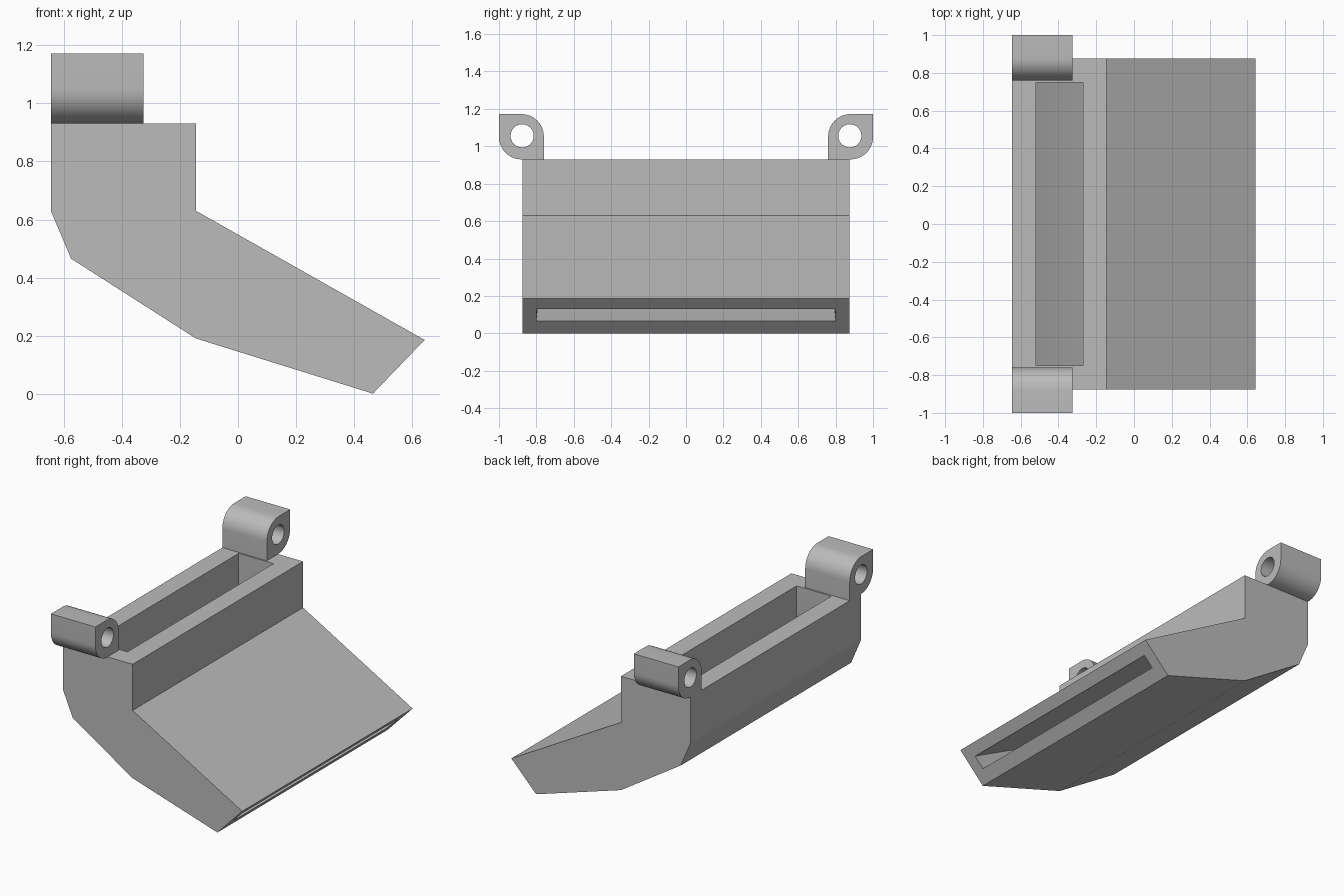
import bpy, bmesh, math

cube = bpy.data.objects.get("Cube")
if cube:
    bpy.data.objects.remove(cube, do_unlink=True)

grey = bpy.data.materials.new("plain grey")
grey.use_nodes = True
grey.diffuse_color = (0.5, 0.5, 0.5, 1)
grey.node_tree.nodes["Principled BSDF"].inputs["Base Color"].default_value = (0.5, 0.5, 0.5, 1)


def loft(name, rings):
    """Closed solid through a list of equal-length point rings."""
    bm = bmesh.new()
    rows = [[bm.verts.new(p) for p in ring] for ring in rings]
    n = len(rows[0])
    for a, b in zip(rows, rows[1:]):
        for i in range(n):
            j = (i + 1) % n
            bm.faces.new((a[i], a[j], b[j], b[i]))
    bm.faces.new(rows[0])
    bm.faces.new(rows[-1])
    bmesh.ops.recalc_face_normals(bm, faces=bm.faces)
    mesh = bpy.data.meshes.new(name)
    bm.to_mesh(mesh)
    bm.free()
    mesh.materials.append(grey)
    obj = bpy.data.objects.new(name, mesh)
    bpy.context.collection.objects.link(obj)
    return obj


def carve(obj, cutter):
    """Subtract the cutter, remove it, then shade by angle."""
    bpy.ops.object.select_all(action='DESELECT')
    bpy.context.view_layer.objects.active = obj
    obj.select_set(True)
    mod = obj.modifiers.new("cut", 'BOOLEAN')
    mod.operation = 'DIFFERENCE'
    mod.solver = 'EXACT'
    mod.object = cutter
    bpy.ops.object.modifier_apply(modifier=mod.name)
    bpy.data.objects.remove(cutter, do_unlink=True)
    bpy.ops.object.shade_smooth_by_angle(angle=math.radians(20))


def arc(cy, cz, r, start, end, steps):
    return [(cy + r * math.cos(t), cz + r * math.sin(t))
            for t in (math.radians(start + (end - start) * i / steps)
                      for i in range(steps + 1))]


# Bent duct body
profile = [(-0.645, 0.93), (-0.645, 0.63), (-0.575, 0.465), (-0.145, 0.19),
           (0.465, 0), (0.643, 0.185), (-0.145, 0.63), (-0.145, 0.93)]
body = loft("duct_body", [[(x, y, z) for x, z in profile] for y in (-0.875, 0.875)])

# Air channel: floor point, ceiling point, half width
stations = [((-0.52, 1.0), (-0.27, 1.0), 0.75),
            ((-0.52, 0.60), (-0.27, 0.56), 0.75),
            ((-0.10, 0.31), (0.10, 0.375), 0.775),
            ((0.527, 0.065), (0.588, 0.13), 0.80),
            ((0.60, -0.005), (0.661, 0.06), 0.80)]
channel = loft("channel_cutter", [
    [(f[0], -w, f[1]), (f[0], w, f[1]), (c[0], w, c[1]), (c[0], -w, c[1])]
    for f, c, w in stations])
channel.hide_render = True
carve(body, channel)

# Mounting lugs with two rounded corners and a pin hole
outline = ([(1.0, 1.172), ] + arc(0.88, 1.052, 0.12, 90, 180, 12)
           + [(0.76, 0.93)] + arc(0.88, 1.05, 0.12, 270, 360, 12))
hole = arc(0.876, 1.056, 0.062, 0, 345, 23)
for side, label in ((-1, "front"), (1, "back")):
    lug = loft(label + "_lug", [[(x, side * y, z) for y, z in outline]
                                for x in (-0.645, -0.325)])
    pin = loft("pin_cutter", [[(x, side * y, z) for y, z in hole]
                              for x in (-0.75, -0.2)])
    pin.hide_render = True
    carve(lug, pin)
